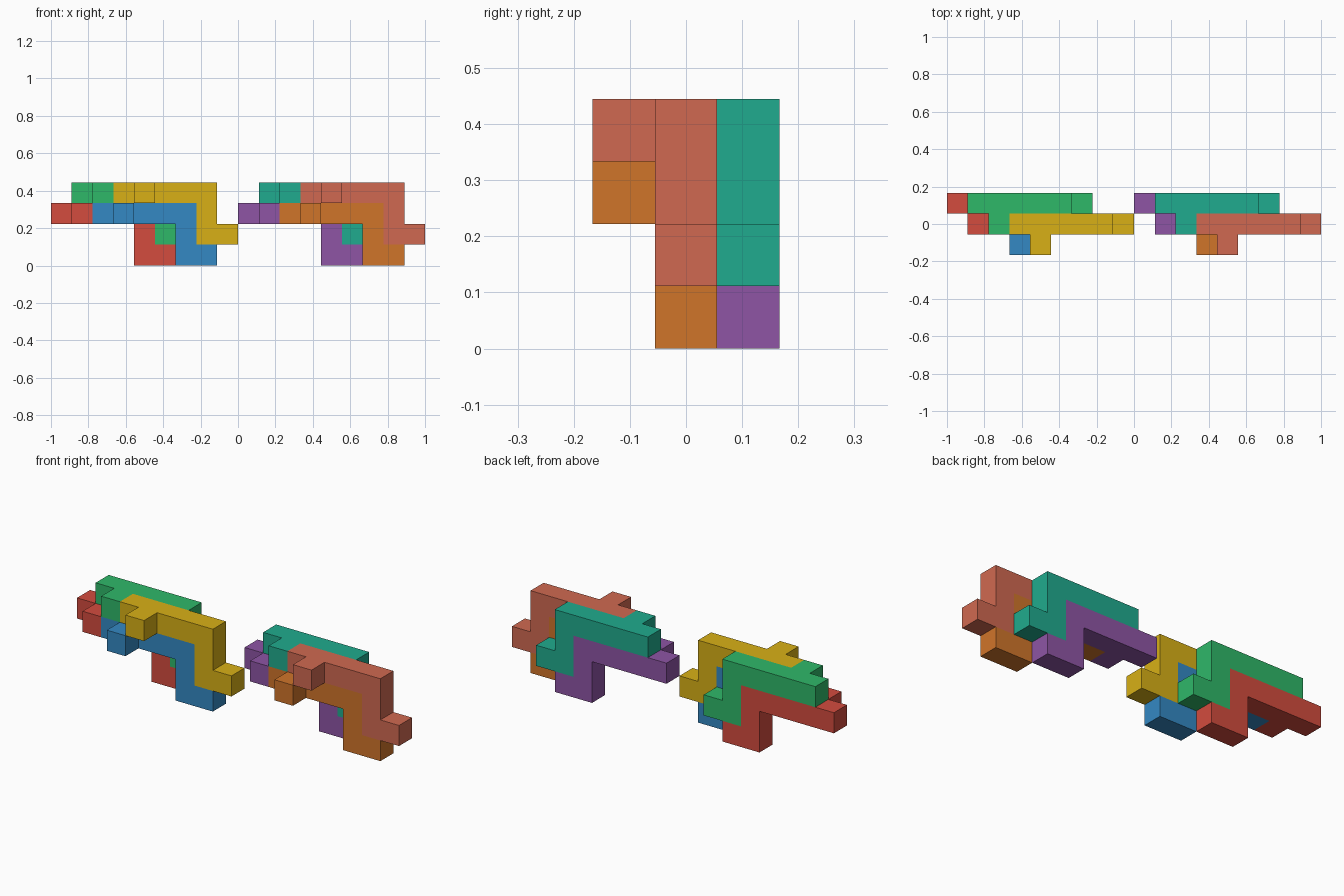
import bpy, bmesh, math
from mathutils import Vector

if "Cube" in bpy.data.objects:
    bpy.data.objects.remove(bpy.data.objects["Cube"])

U = 1 / 9  # one cube cell


def linear(hex_code):
    ch = [int(hex_code[i:i + 2], 16) / 255 for i in (0, 2, 4)]
    return [c / 12.92 if c <= 0.04045 else ((c + 0.055) / 1.055) ** 2.4 for c in ch] + [1]


# Joins unit cells into one solid: only exposed cell sides become faces
def block(name, cells, colour):
    cells = set(cells)
    bm = bmesh.new()
    for cell in cells:
        for axis in range(3):
            for sign in (-1, 1):
                near = list(cell)
                near[axis] += sign
                if tuple(near) in cells:
                    continue
                b, c = (axis + 1) % 3, (axis + 2) % 3
                ring = [(0, 0), (1, 0), (1, 1), (0, 1)][::sign]
                verts = []
                for p, q in ring:
                    v = Vector(cell)
                    v[axis] += sign > 0
                    v[b] += p
                    v[c] += q
                    verts.append(bm.verts.new((v - Vector((9, 1.5, 0))) * U))
                bm.faces.new(verts)
    bmesh.ops.remove_doubles(bm, verts=bm.verts[:], dist=1e-4)
    bmesh.ops.dissolve_limit(bm, angle_limit=math.radians(1),
                             verts=bm.verts[:], edges=bm.edges[:])
    bmesh.ops.recalc_face_normals(bm, faces=bm.faces[:])
    mesh = bpy.data.meshes.new(name)
    bm.to_mesh(mesh)
    bm.free()
    mat = bpy.data.materials.new(name + "_colour")
    mat.diffuse_color = linear(colour)
    mat.use_nodes = True
    mat.node_tree.nodes["Principled BSDF"].inputs["Base Color"].default_value = mat.diffuse_color
    mesh.materials.append(mat)
    bpy.context.collection.objects.link(bpy.data.objects.new(name, mesh))


# Upper piece: long bar, two-cell drop, foot to the right, front peg
def upper(x, y):
    plan = [(i, 3) for i in range(5)] + [(4, 2), (4, 1), (5, 1)]
    return [(x + i, y, k) for i, k in plan] + [(x + 1, y - 1, 3)]


# Lower piece: the same hook one cell down and left
def lower(x, y):
    return [(i - 1, j, k - 1) for i, j, k in upper(x, y)]


# Two identical groups side by side, each with a back and a front pair
groups = (("left", 0, "D34C3E", "2FB869", "3489C4", "D8B016"),
          ("right", 9, "8E55A5", "20AB8E", "D0752A", "D06951"))
for side, x, back_low, back_up, front_low, front_up in groups:
    block(side + "_back_lower_hook", lower(x + 1, 2), back_low)
    block(side + "_back_upper_hook", upper(x + 1, 2), back_up)
    block(side + "_front_lower_hook", lower(x + 3, 1), front_low)
    block(side + "_front_upper_hook", upper(x + 3, 1), front_up)
